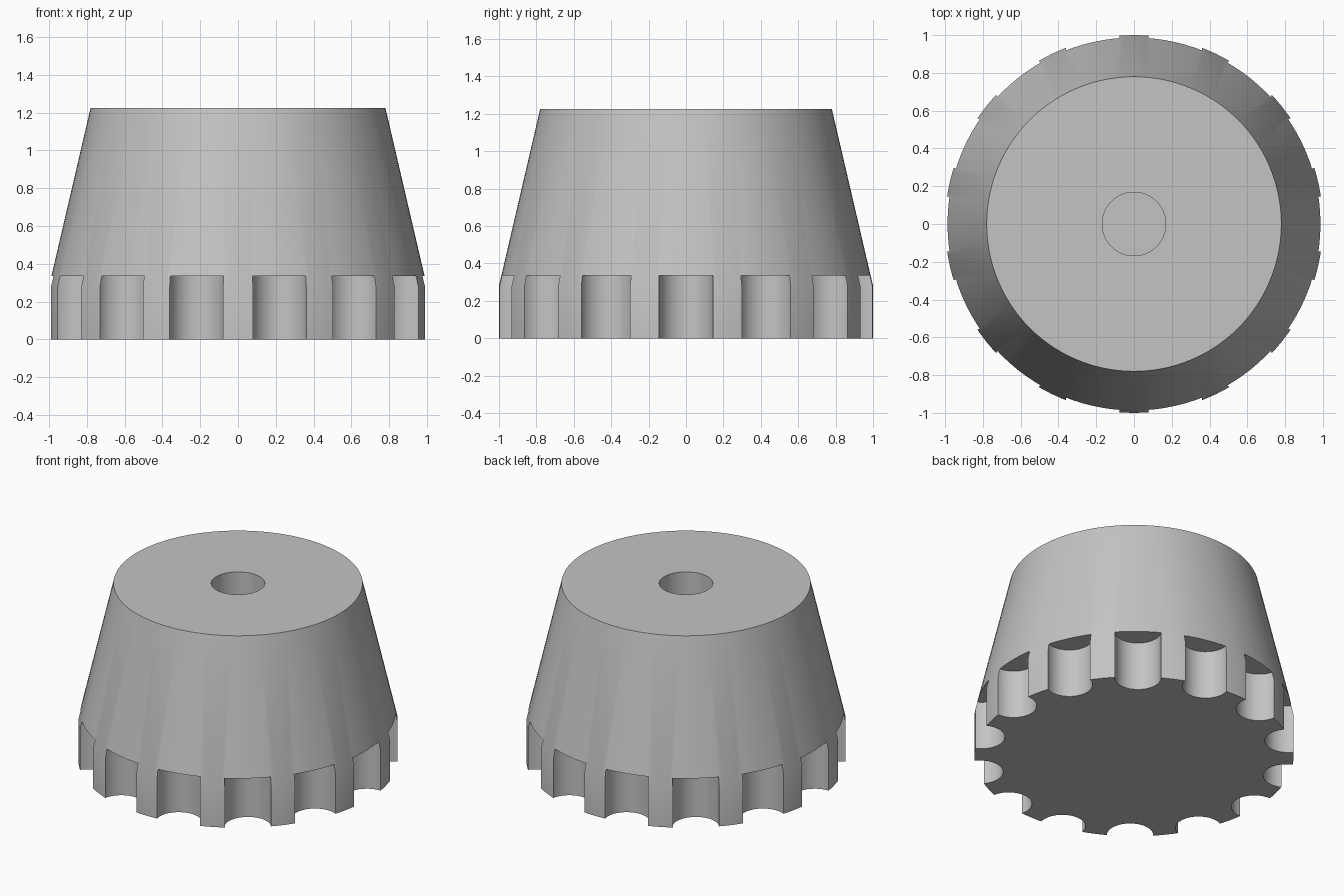
import bpy, bmesh
from math import pi, cos, sin, radians
from mathutils import Matrix

if "Cube" in bpy.data.objects:
    bpy.data.objects.remove(bpy.data.objects["Cube"])

NOTCHES = 14
HEIGHT = 1.225
NOTCH_TOP = 0.335


def make_object(name, bm):
    bmesh.ops.recalc_face_normals(bm, faces=bm.faces)
    mesh = bpy.data.meshes.new(name)
    bm.to_mesh(mesh)
    bm.free()
    obj = bpy.data.objects.new(name, mesh)
    bpy.context.collection.objects.link(obj)
    return obj


# plain grey material
grey = bpy.data.materials.new("grey")
grey.use_nodes = True
colour = (0.55, 0.55, 0.55, 1)
grey.diffuse_color = colour
grey.node_tree.nodes["Principled BSDF"].inputs["Base Color"].default_value = colour

# tapered body with a blind hole in the top, turned from a profile
profile = [(0, 0), (1, 0), (1, 0.28), (0.78, HEIGHT),
           (0.168, HEIGHT), (0.168, 0.6), (0, 0.6)]
bm = bmesh.new()
verts = [bm.verts.new((r, 0, z)) for r, z in profile]
edges = [bm.edges.new(pair) for pair in zip(verts, verts[1:])]
bmesh.ops.spin(bm, geom=verts + edges, cent=(0, 0, 0), axis=(0, 0, 1),
               angle=2 * pi, steps=NOTCHES * 8, use_duplicate=False)
bmesh.ops.remove_doubles(bm, verts=bm.verts, dist=1e-4)
bmesh.ops.dissolve_limit(bm, angle_limit=radians(0.5), verts=bm.verts,
                         edges=bm.edges)
body = make_object("tapered_body", bm)
body.data.materials.append(grey)

# ring of round cutters for the scalloped rim
bm = bmesh.new()
for i in range(NOTCHES):
    a = 2 * pi * i / NOTCHES
    place = Matrix.Translation((0.985 * cos(a), 0.985 * sin(a), NOTCH_TOP - 0.5))
    bmesh.ops.create_cone(bm, cap_ends=True, segments=48, radius1=0.145,
                          radius2=0.145, depth=1, matrix=place)
cutter = make_object("notch_cutter", bm)
cutter.hide_render = True

cut = body.modifiers.new("notches", 'BOOLEAN')
cut.operation = 'DIFFERENCE'
cut.solver = 'EXACT'
cut.object = cutter

# bake the cut, drop the cutter and smooth the curved walls
bpy.ops.object.select_all(action='DESELECT')
body.select_set(True)
bpy.context.view_layer.objects.active = body
bpy.ops.object.modifier_apply(modifier=cut.name)
bpy.data.objects.remove(cutter)
bpy.ops.object.shade_smooth_by_angle(angle=radians(30))
